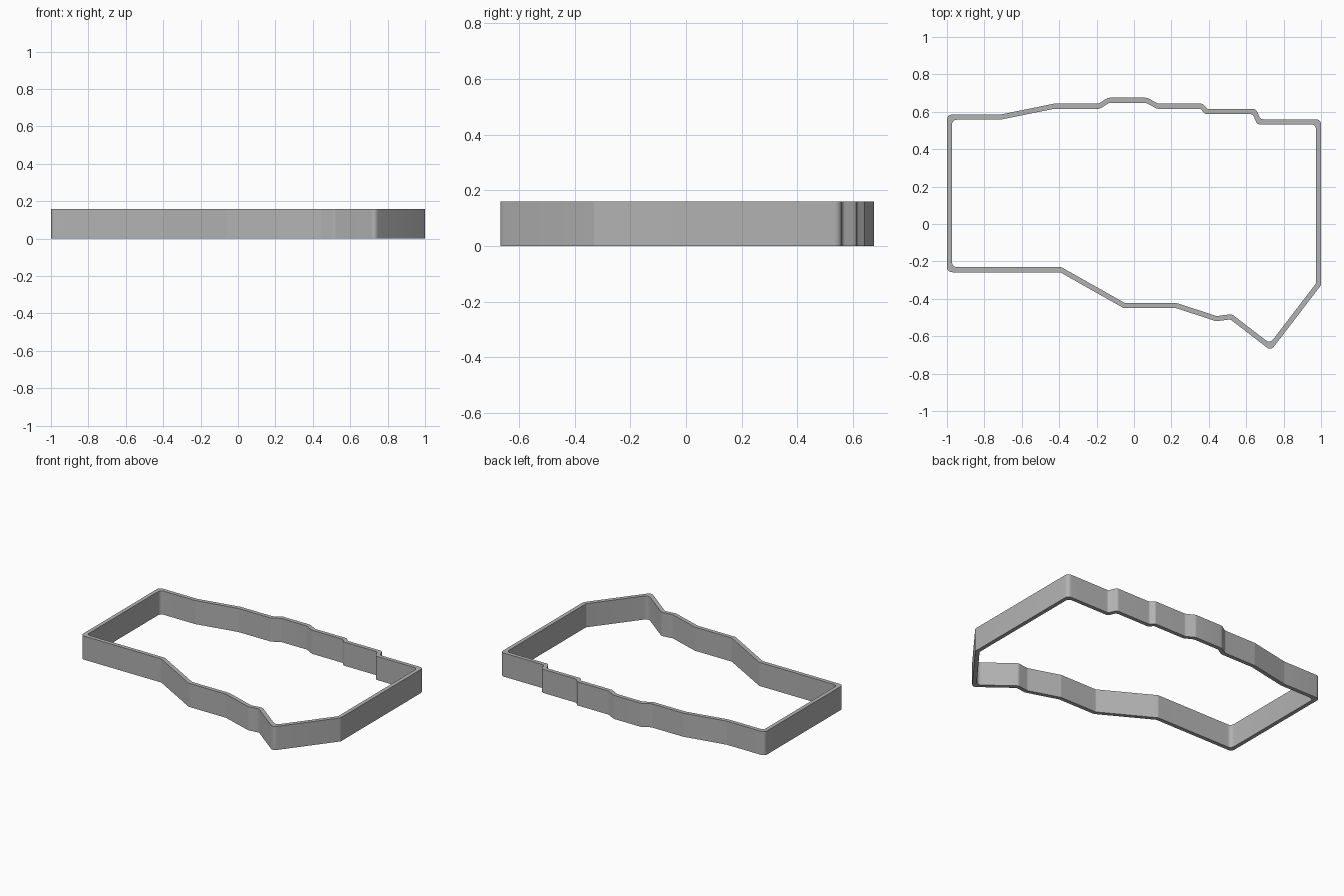
import bpy
import bmesh
import math
from mathutils import Vector

if "Cube" in bpy.data.objects:
    bpy.data.objects.remove(bpy.data.objects["Cube"], do_unlink=True)

HEIGHT = 0.16
WALL = 0.027

# Outer outline, counter-clockwise: x, y, corner radius
OUTLINE = [
    (-1, 0.585, 0.03), (-1, -0.258, 0.03), (-0.395, -0.258, 0.02),
    (-0.055, -0.45, 0.02), (0.225, -0.45, 0.03), (0.44, -0.52, 0.03),
    (0.515, -0.51, 0.03), (0.732, -0.677, 0.03), (1, -0.327, 0.02),
    (1, 0.56, 0.03), (0.676, 0.56, 0.02), (0.652, 0.615, 0.025),
    (0.392, 0.615, 0.015), (0.368, 0.643, 0.015), (0.13, 0.643, 0.03),
    (0.07, 0.675, 0.03), (-0.14, 0.675, 0.03), (-0.19, 0.643, 0.03),
    (-0.43, 0.643, 0.03), (-0.715, 0.585, 0.03),
]


def inset(points, distance):
    """Move every edge of the loop inward by the same distance."""
    result = []
    for i, p in enumerate(points):
        a = (p - points[i - 1]).normalized()
        b = (points[(i + 1) % len(points)] - p).normalized()
        na, nb = Vector((-a.y, a.x)), Vector((-b.y, b.x))
        result.append(p + (na + nb) * distance / (1 + na.dot(nb)))
    return result


def rounded(points, radii, steps=5):
    """Replace each corner with a short arc-like curve."""
    result = []
    for i, p in enumerate(points):
        to_prev = points[i - 1] - p
        to_next = points[(i + 1) % len(points)] - p
        turn = math.pi - to_prev.angle(to_next)
        cut = min(radii[i] * math.tan(turn / 2),
                  to_prev.length * 0.45, to_next.length * 0.45)
        start = p + to_prev.normalized() * cut
        end = p + to_next.normalized() * cut
        for k in range(steps + 1):
            t = k / steps
            result.append(start * (1 - t) ** 2 + p * 2 * t * (1 - t) + end * t * t)
    return result


corners = [Vector((x, y)) for x, y, r in OUTLINE]
radii = [r for x, y, r in OUTLINE]
outer = rounded(corners, radii)
inner = rounded(inset(corners, WALL), radii)

# Wall: outer and inner loops joined top and bottom
bm = bmesh.new()
rings = [[bm.verts.new((p.x, p.y, z)) for p in loop]
         for loop, z in ((outer, 0), (outer, HEIGHT), (inner, HEIGHT), (inner, 0))]
count = len(outer)
for r in range(4):
    a, b = rings[r], rings[(r + 1) % 4]
    for i in range(count):
        j = (i + 1) % count
        bm.faces.new((a[i], a[j], b[j], b[i]))
bmesh.ops.recalc_face_normals(bm, faces=bm.faces)
mesh = bpy.data.meshes.new("outline_wall")
bm.to_mesh(mesh)
bm.free()
wall = bpy.data.objects.new("outline_wall", mesh)
bpy.context.collection.objects.link(wall)

# Plain grey material
grey = bpy.data.materials.new("plain_grey")
grey.use_nodes = True
colour = (0.45, 0.45, 0.45, 1)
grey.diffuse_color = colour
grey.node_tree.nodes["Principled BSDF"].inputs["Base Color"].default_value = colour
mesh.materials.append(grey)

# Smooth bends, sharp rims
bpy.ops.object.select_all(action="DESELECT")
wall.select_set(True)
bpy.context.view_layer.objects.active = wall
bpy.ops.object.shade_smooth_by_angle(angle=math.radians(30))
